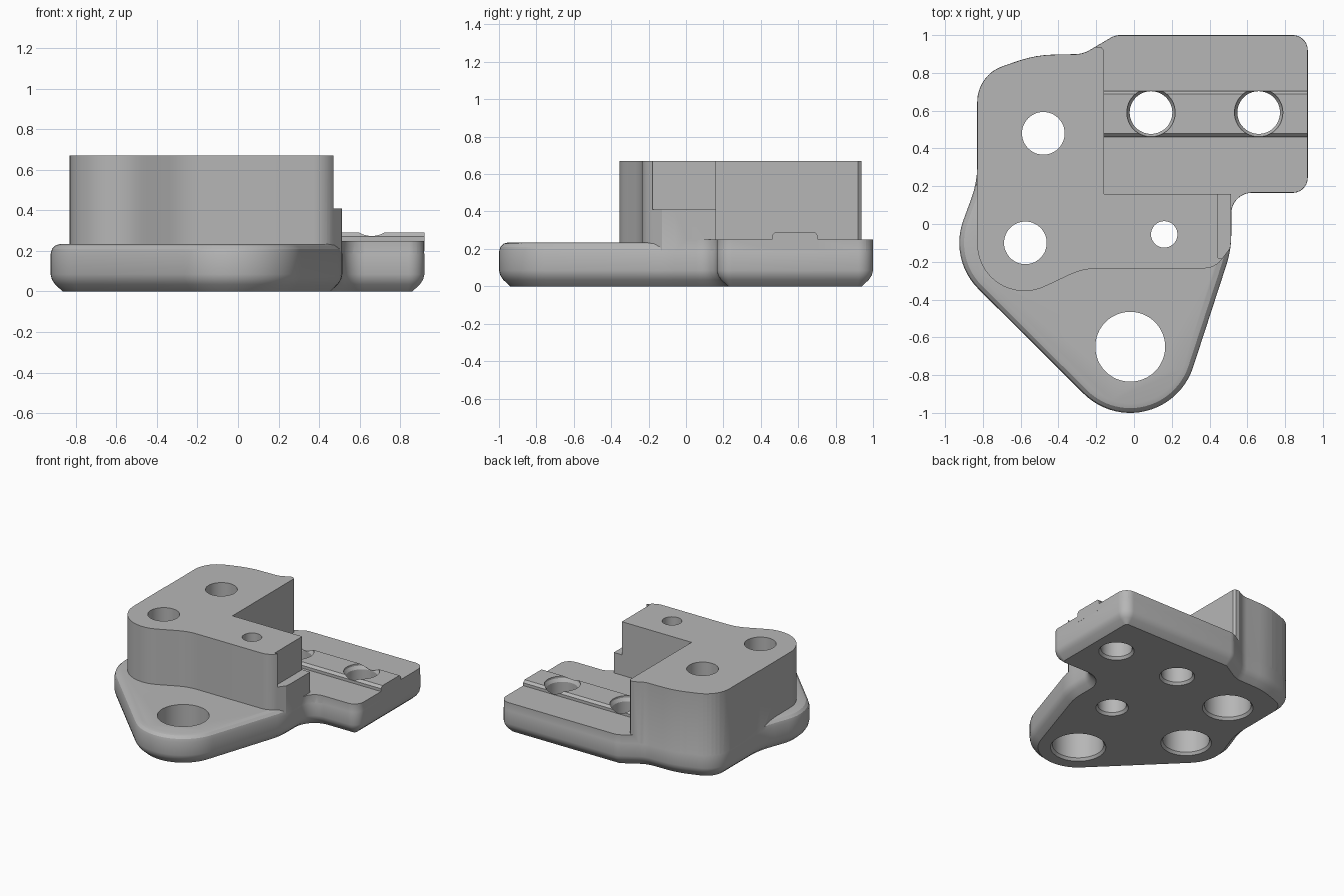
import bpy
from math import sin, cos, tan, radians, ceil
from mathutils import Vector

cube = bpy.data.objects.get("Cube")
if cube:
    bpy.data.objects.remove(cube, do_unlink=True)

grey = bpy.data.materials.new("plain_grey")
grey.use_nodes = True
grey.diffuse_color = (0.47, 0.47, 0.47, 1)
grey.node_tree.nodes["Principled BSDF"].inputs["Base Color"].default_value = grey.diffuse_color


def arc(cx, cy, r, a0, a1, n):
    """Points on an arc, angles in degrees."""
    angles = [radians(a0 + (a1 - a0) * i / n) for i in range(n + 1)]
    return [(cx + r * cos(a), cy + r * sin(a)) for a in angles]


def fillet(corners):
    """Round each (x, y, radius) corner; plain (x, y) points are kept."""
    out = []
    for i, c in enumerate(corners):
        p = Vector(c[:2])
        if len(c) == 2:
            out.append(p)
            continue
        a = (p - Vector(corners[i - 1][:2])).normalized()
        b = (Vector(corners[(i + 1) % len(corners)][:2]) - p).normalized()
        turn = a.angle(b)
        side = 1 if a.x * b.y - a.y * b.x > 0 else -1
        start = p - a * c[2] * tan(turn / 2)
        centre = start + Vector((-a.y, a.x)) * side * c[2]
        steps = max(4, ceil(turn / radians(9)))
        for k in range(steps + 1):
            t = side * turn * k / steps
            d = start - centre
            out.append(centre + Vector((d.x * cos(t) - d.y * sin(t),
                                        d.x * sin(t) + d.y * cos(t))))
    return out


def inset(points, d):
    """Move a counter-clockwise outline inwards by d."""
    out = []
    for i, p in enumerate(points):
        a = (p - points[i - 1]).normalized()
        b = (points[(i + 1) % len(points)] - p).normalized()
        n = Vector((-a.y - b.y, a.x + b.x)).normalized()
        out.append(p + n * d / max(0.5, n.dot(Vector((-a.y, a.x)))))
    return out


def loft(name, rings):
    """Closed solid through (z, outline) rings from bottom to top."""
    n = len(rings[0][1])
    verts = [(p[0], p[1], z) for z, pts in rings for p in pts]
    faces = [list(range(n))[::-1], [len(verts) - n + i for i in range(n)]]
    for r in range(len(rings) - 1):
        for i in range(n):
            j = (i + 1) % n
            faces.append([r * n + i, r * n + j, (r + 1) * n + j, (r + 1) * n + i])
    mesh = bpy.data.meshes.new(name)
    mesh.from_pydata(verts, [], faces)
    mesh.materials.append(grey)
    obj = bpy.data.objects.new(name, mesh)
    bpy.context.collection.objects.link(obj)
    return obj


def prism(name, pts, z0, z1):
    pts = [Vector(p[:2]) for p in pts]
    area = sum(pts[i - 1].cross(p) for i, p in enumerate(pts))
    if area < 0:
        pts.reverse()
    return loft(name, [(z0, pts), (z1, pts)])


def combine(target, tool, operation):
    """Apply a boolean and remove the tool."""
    tool.hide_render = True
    mod = target.modifiers.new("combine", "BOOLEAN")
    mod.operation = operation
    mod.solver = "EXACT"
    mod.object = tool
    bpy.context.view_layer.objects.active = target
    bpy.ops.object.modifier_apply(modifier=mod.name)
    bpy.data.objects.remove(tool, do_unlink=True)


def bore(target, x, y, profile):
    """Cut a round stepped hole given (z, radius) steps."""
    rings = [(z, arc(x, y, r, 0, 352.5, 47)) for z, r in profile]
    combine(target, loft("bore_cutter", rings), "DIFFERENCE")


# Full outline: rear arm, right flank, front lug, left bulge, rear left corner
outline = fillet(
    [(0.92, 1.0, 0.08), (0.92, 0.165, 0.08), (0.515, 0.165, 0.11), (0.515, -0.138, 0.5)]
    + arc(-0.02, -0.65, 0.35, -18, -135, 22)
    + arc(-0.58, -0.1, 0.345, -135, -200, 12)
    + [(-0.83, 0.22, 0.5), (-0.83, 0.79, 0.2), (-0.52, 0.895, 0.6),
       (-0.27, 0.9, 0.15), (-0.1, 1.0, 0.1)])
outline.reverse()

# Base with a softened lower chamfer and a rounded upper edge
edge = [(0, 0.06), (0.035, 0.022), (0.06, 0.006), (0.085, 0),
        (0.185, 0), (0.21, 0.007), (0.228, 0.025), (0.235, 0.05)]
body = loft("mounting_bracket", [(z, inset(outline, d)) for z, d in edge])

# Raised block, cut away over the lug, the arm and the side ledge
block = prism("raised_block", inset(outline, 0.001), 0.1, 0.67)
front = ([(-1.2, 0.4), (-0.832, 0.4)] + arc(-0.58, -0.105, 0.25, 180, 295, 18)
         + fillet([(-0.44, -0.316), (-0.27, -0.235, 0.35), (0.43, -0.235, 0.12),
                   (0.53, -0.1)])
         + [(1.2, -0.1), (1.2, -1.2), (-1.2, -1.2)])
combine(block, prism("lug_clearance", front, 0.17, 1), "DIFFERENCE")
rear = [(-0.16, 0.16), (-0.16, 0.92), (-0.175, 0.938), (-0.24, 0.938), (-0.24, 1.2),
        (1.2, 1.2), (1.2, 0), (0.514, 0), (0.514, 0.16)]
combine(block, prism("arm_clearance", rear, 0.25, 1), "DIFFERENCE")
notch = [(0.445, -0.18), (0.7, -0.18), (0.7, 0.3), (0.445, 0.3)]
combine(block, prism("ledge_cutter", notch, 0.41, 1), "DIFFERENCE")
combine(body, block, "UNION")

# Chamfered locating rib along the arm
rib = loft("locating_rib", [(z, [(-0.2, a), (0.9195, a), (0.9195, b), (-0.2, b)])
                            for z, a, b in ((0.2, 0.46, 0.705), (0.272, 0.46, 0.705),
                                            (0.29, 0.478, 0.688))])
combine(body, rib, "UNION")

# Lug hole
bore(body, -0.02, -0.65, [(-0.02, 0.215), (0.02, 0.185), (0.5, 0.185)])
# Arm holes, flaring through the rib
for x in (0.09, 0.66):
    bore(body, x, 0.59, [(-0.02, 0.143), (0.02, 0.113), (0.252, 0.113),
                         (0.275, 0.128), (0.5, 0.128)])
# Block holes with counterbores underneath
for x, y, r, big, depth in ((-0.48, 0.48, 0.113, 0.168, 0.35),
                            (-0.575, -0.1, 0.113, 0.168, 0.35),
                            (0.16, -0.055, 0.07, 0.103, 0.35)):
    bore(body, x, y, [(-0.02, big + 0.03), (0.02, big), (depth, big),
                      (depth + 0.001, r), (0.9, r)])

# Smooth curves, crisp edges
bpy.ops.object.select_all(action="DESELECT")
body.select_set(True)
bpy.context.view_layer.objects.active = body
bpy.ops.object.shade_smooth_by_angle(angle=radians(28))
